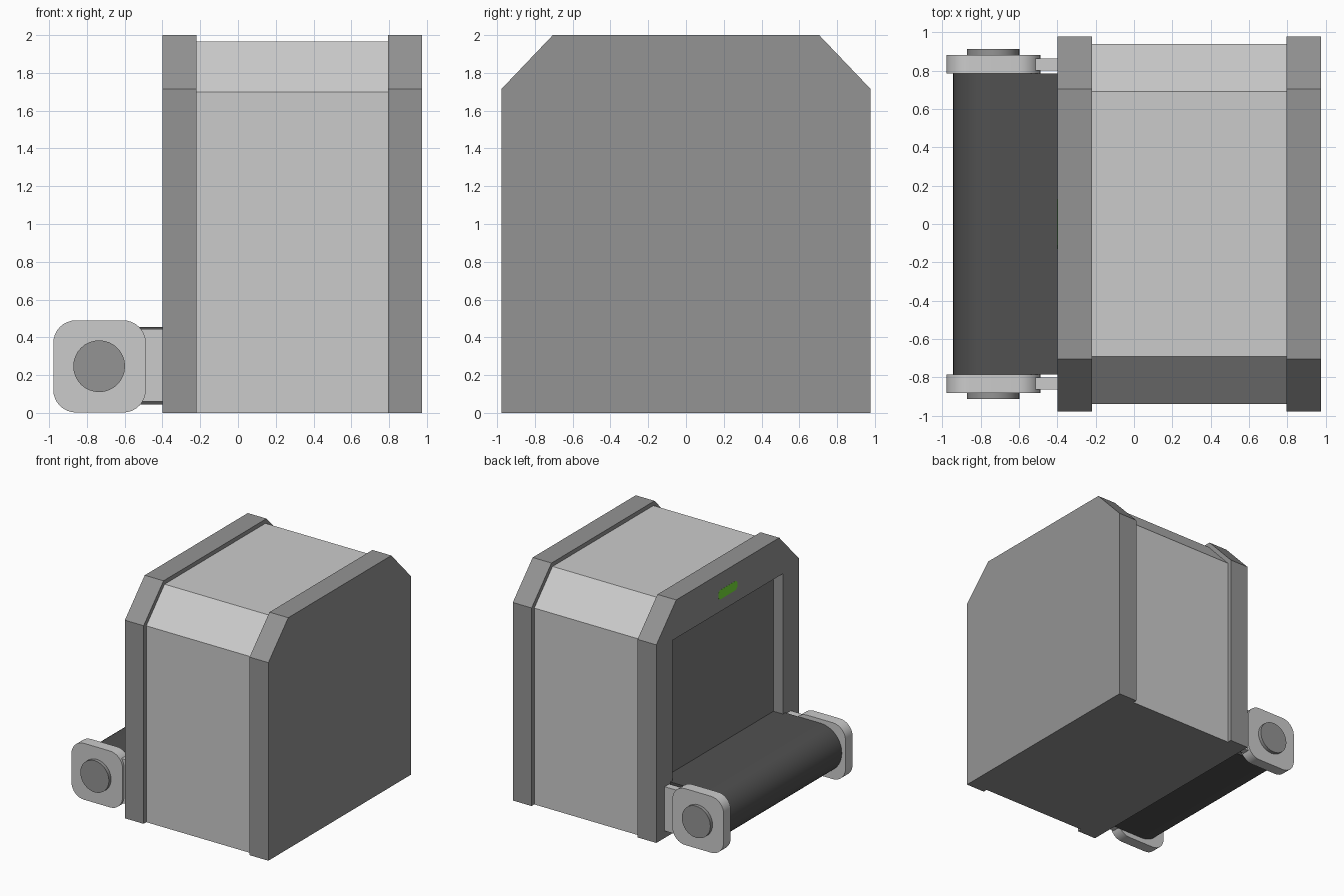
import bpy, bmesh
from math import sin, cos, pi, radians
from mathutils import Vector

if "Cube" in bpy.data.objects:
    bpy.data.objects.remove(bpy.data.objects["Cube"])


def material(name, r, g=None, b=None):
    m = bpy.data.materials.new(name)
    m.diffuse_color = (r, r if g is None else g, r if b is None else b, 1)
    m.use_nodes = True
    m.node_tree.nodes["Principled BSDF"].inputs["Base Color"].default_value = m.diffuse_color
    return m


DARK = material("dark_grey", 0.295)
BODY = material("body_grey", 0.64)
PALE = material("pale_grey", 0.8)
RUBBER = material("belt_rubber", 0.082)
SHADE = material("doorway_grey", 0.205)
GREEN = material("green_light", 0.18, 0.74, 0.04)


def prism(name, pts, axis, lo, hi, mat, smooth=False):
    """Extrude a 2D outline along x (outline is y,z) or y (outline is x,z)."""
    def place(p, t):
        return Vector((t, p[0], p[1])) if axis == 'x' else Vector((p[0], t, p[1]))
    bm = bmesh.new()
    face = bm.faces.new([bm.verts.new(place(p, lo)) for p in pts])
    ext = bmesh.ops.extrude_face_region(bm, geom=[face])
    verts = [v for v in ext['geom'] if isinstance(v, bmesh.types.BMVert)]
    bmesh.ops.translate(bm, verts=verts, vec=place((0, 0), hi - lo))
    bmesh.ops.recalc_face_normals(bm, faces=bm.faces)
    me = bpy.data.meshes.new(name)
    bm.to_mesh(me)
    bm.free()
    me.materials.append(mat)
    ob = bpy.data.objects.new(name, me)
    bpy.context.collection.objects.link(ob)
    if smooth:
        bpy.ops.object.select_all(action='DESELECT')
        ob.select_set(True)
        bpy.context.view_layer.objects.active = ob
        bpy.ops.object.shade_smooth_by_angle(angle=radians(30))
    return ob


def arc(cx, cz, r, a0, a1, n):
    return [(cx + r * cos(a0 + (a1 - a0) * i / n),
             cz + r * sin(a0 + (a1 - a0) * i / n)) for i in range(n + 1)]


def rect(a0, a1, z0, z1):
    return [(a0, z0), (a1, z0), (a1, z1), (a0, z1)]


def rounded_rect(a0, a1, z0, z1, r, n=8):
    corners = [(a1 - r, z0 + r, -pi / 2), (a1 - r, z1 - r, 0),
               (a0 + r, z1 - r, pi / 2), (a0 + r, z0 + r, pi)]
    return [p for cx, cz, a in corners for p in arc(cx, cz, r, a, a + pi / 2, n)]


def housing(y, y_top, z_cut, z_top):
    return [(-y, 0), (y, 0), (y, z_cut), (y_top, z_top), (-y_top, z_top), (-y, z_cut)]


# Housing: main body (dark underside) between two larger end panels
shell = housing(0.977, 0.705, 1.715, 2.0)
body = prism("main_body", housing(0.94, 0.69, 1.70, 1.965), 'x', -0.22, 0.795, BODY)
body.data.materials.append(DARK)
for poly in body.data.polygons:
    if poly.normal.z < -0.9:
        poly.material_index = 1
prism("right_end_panel", shell, 'x', 0.795, 0.975, DARK)
frame = prism("doorway_frame", shell, 'x', -0.40, -0.22, DARK)

# Shallow recessed doorway with a darker back panel
cutter = prism("doorway_cutter", rect(-0.755, 0.755, 0.45, 1.67), 'x', -0.5, -0.305, DARK)
cutter.hide_render = True
cutter.hide_set(True)
mod = frame.modifiers.new("doorway", 'BOOLEAN')
mod.object = cutter
mod.solver = 'EXACT'
prism("doorway_back", rect(-0.757, 0.757, 0.448, 1.672), 'x', -0.31, -0.30, SHADE)

# Green status light above the doorway
prism("status_light", rounded_rect(-0.13, 0.13, 1.775, 1.855, 0.02, 1),
      'x', -0.401, -0.38, GREEN)

# Conveyor belt with rounded outer end; runs into the doorway
CX, CZ = -0.738, 0.25
belt = [(-0.35, CZ + 0.205)] + arc(CX, CZ, 0.205, pi / 2, 3 * pi / 2, 24) + [(-0.35, CZ - 0.205)]
prism("conveyor_belt", belt, 'y', -0.785, 0.785, RUBBER, True)
prism("belt_inner_end", rect(-0.35, -0.308, 0.40, CZ + 0.205), 'y', -0.754, 0.754, RUBBER)

# Bearing block, axle cap and support arm at each end of the belt
for side, s in (("front", -1), ("back", 1)):
    prism(side + "_bearing_block", rounded_rect(-0.978, -0.488, 0.002, 0.49, 0.12),
          'y', s * 0.785, s * 0.882, PALE, True)
    prism(side + "_axle_cap", arc(-0.735, 0.247, 0.137, 0, 2 * pi * 31 / 32, 31),
          'y', s * 0.87, s * 0.912, DARK, True)
    prism(side + "_support_arm", rect(-0.52, -0.39, 0.06, 0.443),
          'y', s * 0.80, s * 0.862, BODY)
